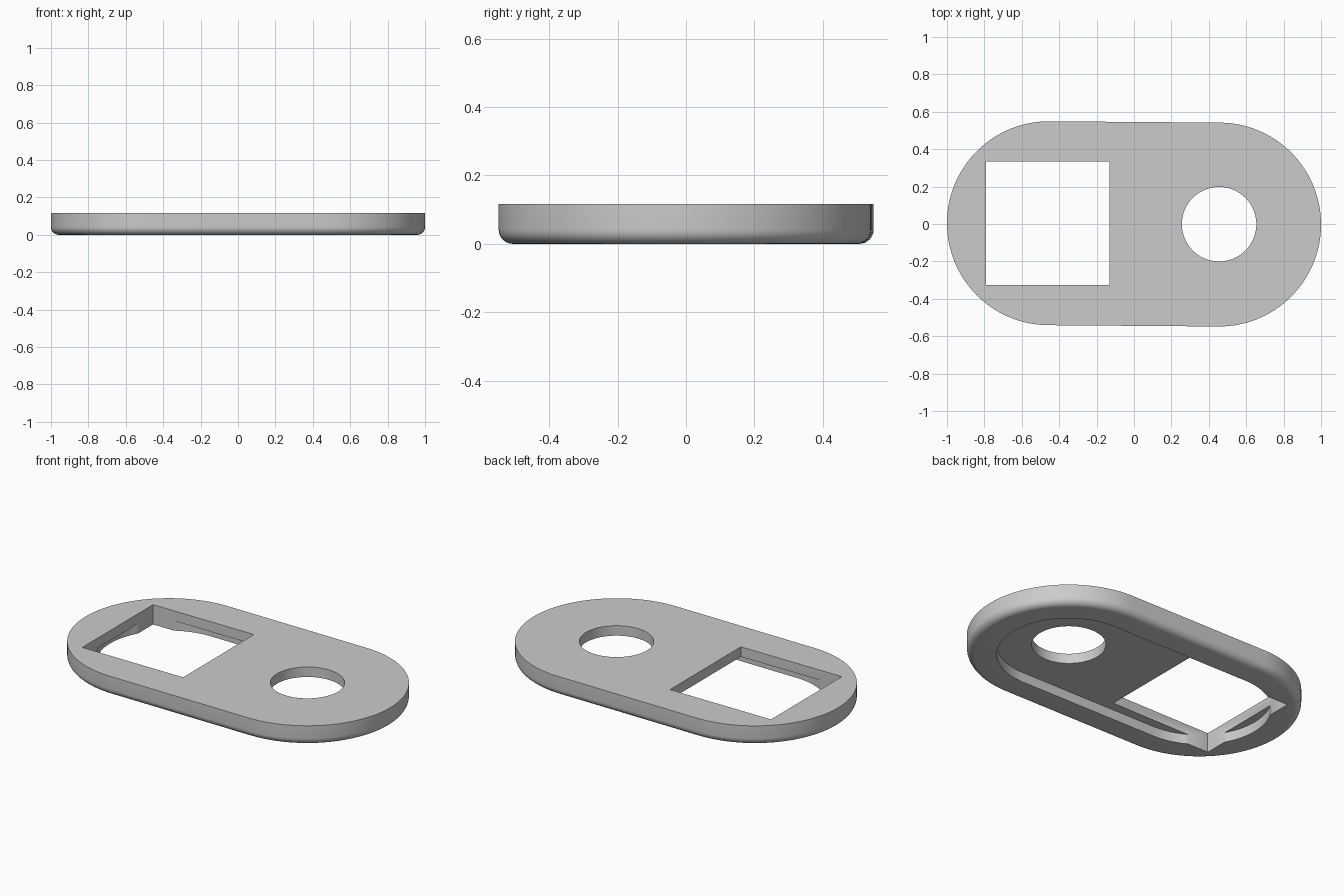
import bpy, bmesh, math
from mathutils import Vector

if "Cube" in bpy.data.objects:
    bpy.data.objects.remove(bpy.data.objects["Cube"])

HEIGHT, RADIUS, FILLET = 0.117, 0.545, 0.042
POCKET_R, POCKET_TOP = 0.385, 0.058
LEFT, RIGHT = Vector((-0.455, 0.004)), Vector((0.455, -0.003))
SEG = 64  # segments per half circle


def stadium(r):
    """Counter-clockwise outline around the two end centres."""
    tilt = math.atan2(RIGHT.y - LEFT.y, RIGHT.x - LEFT.x)
    pts = []
    for c, start in ((RIGHT, -math.pi / 2), (LEFT, math.pi / 2)):
        for i in range(SEG + 1):
            a = tilt + start + math.pi * i / SEG
            pts.append((c.x + r * math.cos(a), c.y + r * math.sin(a)))
    return pts


def loft(name, loops):
    """Closed solid from stacked (outline, z) loops."""
    bm = bmesh.new()
    rings = [[bm.verts.new((x, y, z)) for x, y in pts] for pts, z in loops]
    n = len(rings[0])
    for a, b in zip(rings, rings[1:]):
        for i in range(n):
            j = (i + 1) % n
            bm.faces.new((a[i], a[j], b[j], b[i]))
    bm.faces.new(rings[0][::-1])
    bm.faces.new(rings[-1])
    bmesh.ops.recalc_face_normals(bm, faces=bm.faces)
    me = bpy.data.meshes.new(name)
    bm.to_mesh(me)
    bm.free()
    ob = bpy.data.objects.new(name, me)
    bpy.context.collection.objects.link(ob)
    return ob


# Plate body with a rounded bottom edge
loops = []
for k in range(9):
    a = math.pi / 2 * k / 8
    loops.append((stadium(RADIUS - FILLET * (1 - math.sin(a))), FILLET * (1 - math.cos(a))))
loops.append((stadium(RADIUS), HEIGHT))
plate = loft("cover_plate", loops)

# Cutters: underside pocket, square window, round hole
square = [(-0.79, -0.327), (-0.13, -0.327), (-0.13, 0.335), (-0.79, 0.335)]
circle = [(0.455 + 0.199 * math.cos(math.tau * i / 96), -0.001 + 0.199 * math.sin(math.tau * i / 96))
          for i in range(96)]
cutters = [
    loft("pocket_cutter", [(stadium(POCKET_R), -0.1), (stadium(POCKET_R), POCKET_TOP)]),
    loft("window_cutter", [(square, -0.2), (square, 0.3)]),
    loft("hole_cutter", [(circle, -0.2), (circle, 0.3)]),
]
bpy.context.view_layer.objects.active = plate
plate.select_set(True)
for c in cutters:
    c.hide_render = True
    m = plate.modifiers.new(c.name, 'BOOLEAN')
    m.operation, m.solver, m.object = 'DIFFERENCE', 'EXACT', c
    bpy.ops.object.modifier_apply(modifier=m.name)
for c in cutters:
    bpy.data.objects.remove(c, do_unlink=True)

# Smooth curved walls, keep crisp edges
bpy.ops.object.shade_smooth_by_angle(angle=math.radians(30))

# Single grey finish
grey = bpy.data.materials.new("plain grey")
grey.diffuse_color = (0.6, 0.6, 0.6, 1)
grey.use_nodes = True
grey.node_tree.nodes["Principled BSDF"].inputs["Base Color"].default_value = grey.diffuse_color
plate.data.materials.clear()
plate.data.materials.append(grey)
